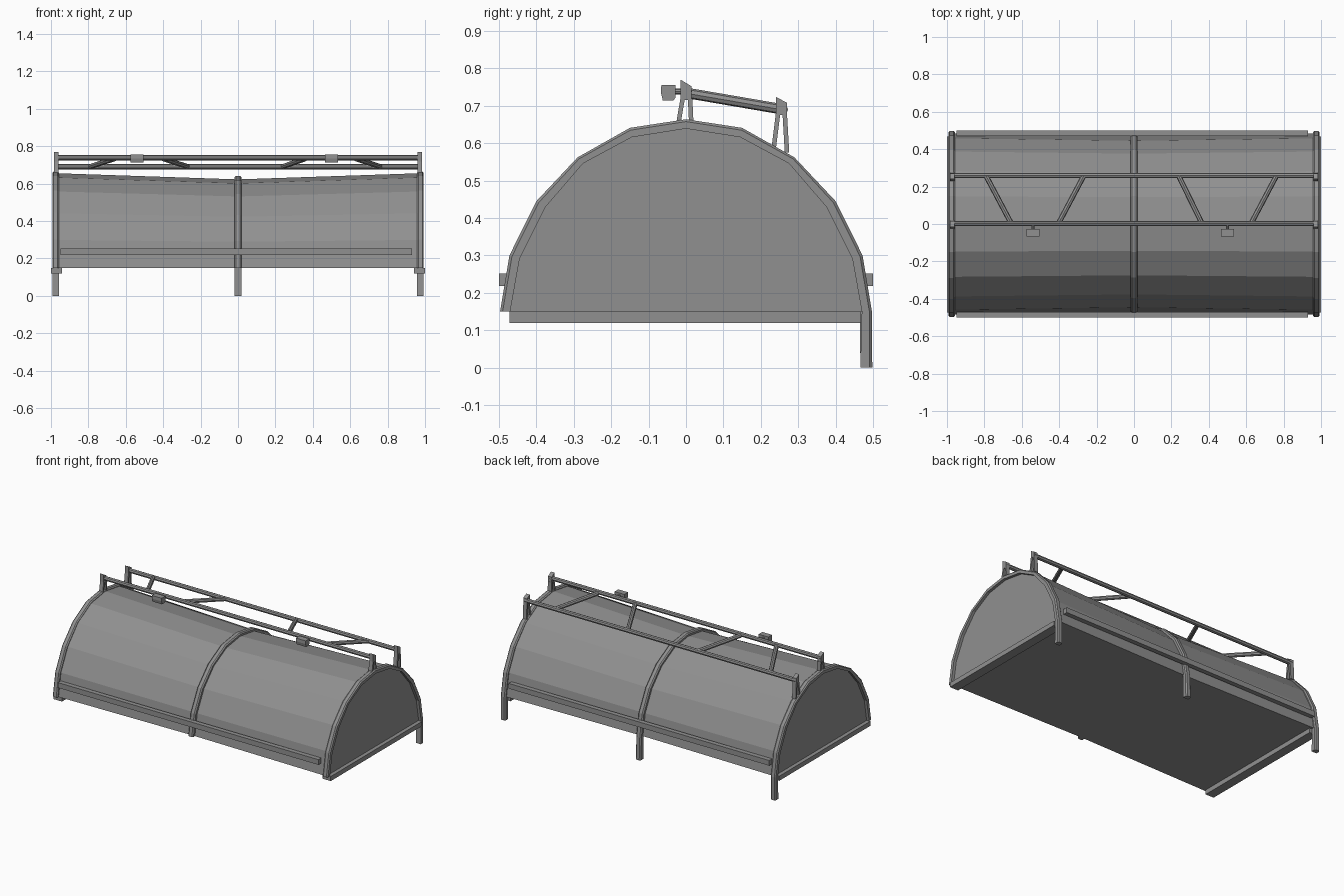
import bpy, bmesh
from mathutils import Vector

if "Cube" in bpy.data.objects:
    bpy.data.objects.remove(bpy.data.objects["Cube"])

GREY = bpy.data.materials.new("dark_grey")
GREY.diffuse_color = (.28, .28, .28, 1)
GREY.use_nodes = True
GREY.node_tree.nodes["Principled BSDF"].inputs["Base Color"].default_value = GREY.diffuse_color


def loft(name, sections):
    """Skin closed loops of equal size and cap both ends."""
    bm = bmesh.new()
    rings = [[bm.verts.new(p) for p in s] for s in sections]
    n = len(rings[0])
    for a, b in zip(rings, rings[1:]):
        for i in range(n):
            j = (i + 1) % n
            bm.faces.new((a[i], a[j], b[j], b[i]))
    bm.faces.new(rings[0])
    bm.faces.new(rings[-1])
    bmesh.ops.recalc_face_normals(bm, faces=bm.faces)
    me = bpy.data.meshes.new(name)
    bm.to_mesh(me)
    bm.free()
    me.materials.append(GREY)
    ob = bpy.data.objects.new(name, me)
    bpy.context.collection.objects.link(ob)
    return ob


def box(name, x0, x1, y0, y1, z0, z1):
    return loft(name, [[(x, y0, z0), (x, y1, z0), (x, y1, z1), (x, y0, z1)] for x in (x0, x1)])


def bar(name, a, b, r, sides=8):
    a, b = Vector(a), Vector(b)
    bpy.ops.mesh.primitive_cylinder_add(vertices=sides, radius=r, depth=(b - a).length, location=(a + b) / 2)
    ob = bpy.context.object
    ob.name = name
    ob.rotation_euler = (b - a).to_track_quat('Z', 'Y').to_euler()
    ob.data.materials.append(GREY)
    return ob


def arc(half):
    """Mirror a half profile (front foot to crown) over y = 0."""
    return half + [(-y, z) for y, z in reversed(half[:-1])]


OUTER = arc([(-.497, .15), (-.472, .30), (-.40, .445), (-.29, .562), (-.15, .641), (0, .664)])
INNER = arc([(-.470, .15), (-.445, .29), (-.375, .43), (-.275, .546), (-.145, .616), (0, .639)])
SKIN = [((a + c) / 2, (b + d) / 2 + .004) for (a, b), (c, d) in zip(OUTER, INNER)]
SKIN[0], SKIN[-1] = (SKIN[0][0], .15), (SKIN[-1][0], .15)


def squeeze(p, k, ky=.02):
    """Shrink a profile point for the sagging middle of the cover."""
    return p[0] * (1 - ky * k), .15 + (p[1] - .15) * (1 - .045 * k)


# fabric cover with closed ends and floor
loft("cover", [[(x, *squeeze(p, k)) for p in SKIN] for x, k in ((-.975, 0), (0, 1.45), (.975, 0))])

# hoops, each with a long leg at the back
for name, x, k in (("left_hoop", -.975, 0), ("middle_hoop", 0, 1), ("right_hoop", .975, 0)):
    out = [squeeze(p, k, .01) for p in OUTER] + [(.498, 0)]
    inn = [squeeze(p, k, .01) for p in INNER] + [(.466, 0)]
    w = .018
    rings = []
    for o, i in zip(out, inn):
        m = (o[0] * .75 + i[0] * .25, o[1] * .75 + i[1] * .25)
        rings.append([(x - w, *i), (x - w, *m), (x - w * .6, *o),
                      (x + w * .6, *o), (x + w, *m), (x + w, *i)])
    loft(name, rings)

# bottom cross members and side rails
for side, s in (("left", -1), ("right", 1)):
    box(side + "_cross_member", s * .97 - .03, s * .97 + .03, -.472, .468, .12, .15)
for side, s in (("front", -1), ("back", 1)):
    box(side + "_side_rail", -.95, .93, s * .485 - .015, s * .485 + .015, .218, .252)

# roof rack end brackets: a solid head on two splayed legs
HEADS = (("front", [(-.015, .77), (.015, .752), (.015, .715), (-.015, .715)],
          ((-.009, -.020), (.011, .014)), .655, .655),
         ("back", [(.24, .724), (.27, .708), (.27, .675), (.24, .675)],
          ((.246, .235), (.264, .270)), .59, .575))
for side, s in (("left", -1), ("right", 1)):
    xs = (s * .972 - .013, s * .972 + .013)
    for pos, head, legs, za, zb in HEADS:
        loft(f"{side}_{pos}_bracket_head", [[(x, *p) for p in head] for x in xs])
        for (yt, yb), z in zip(legs, (za, zb)):
            zt = head[2][1] + .004
            loft(f"{side}_{pos}_bracket_leg",
                 [[(xs[0], y - .006, zz), (xs[1], y - .006, zz), (xs[1], y + .006, zz), (xs[0], y + .006, zz)]
                  for y, zz in ((yt, zt), (yb, z))])

# long roof rails and diagonal braces
bar("front_roof_rail", (-.98, .002, .738), (.98, .002, .738), .014)
bar("back_roof_rail", (-.98, .259, .69), (.98, .259, .69), .014)
for xb, xf in ((-.79, -.66), (-.27, -.40), (.24, .36), (.76, .63)):
    bar("roof_brace", (xb, .255, .691), (xf, .01, .733), .014)

# work lamps on short stems
for x in (-.54, .50):
    lamp = [(-.066, .755), (-.028, .755), (-.028, .722), (-.034, .714), (-.062, .714), (-.067, .735)]
    loft("lamp", [[(x + d, *p) for p in lamp] for d in (-.035, .035)])
    bar("lamp_stem", (x, -.03, .738), (x, .0, .738), .008)
